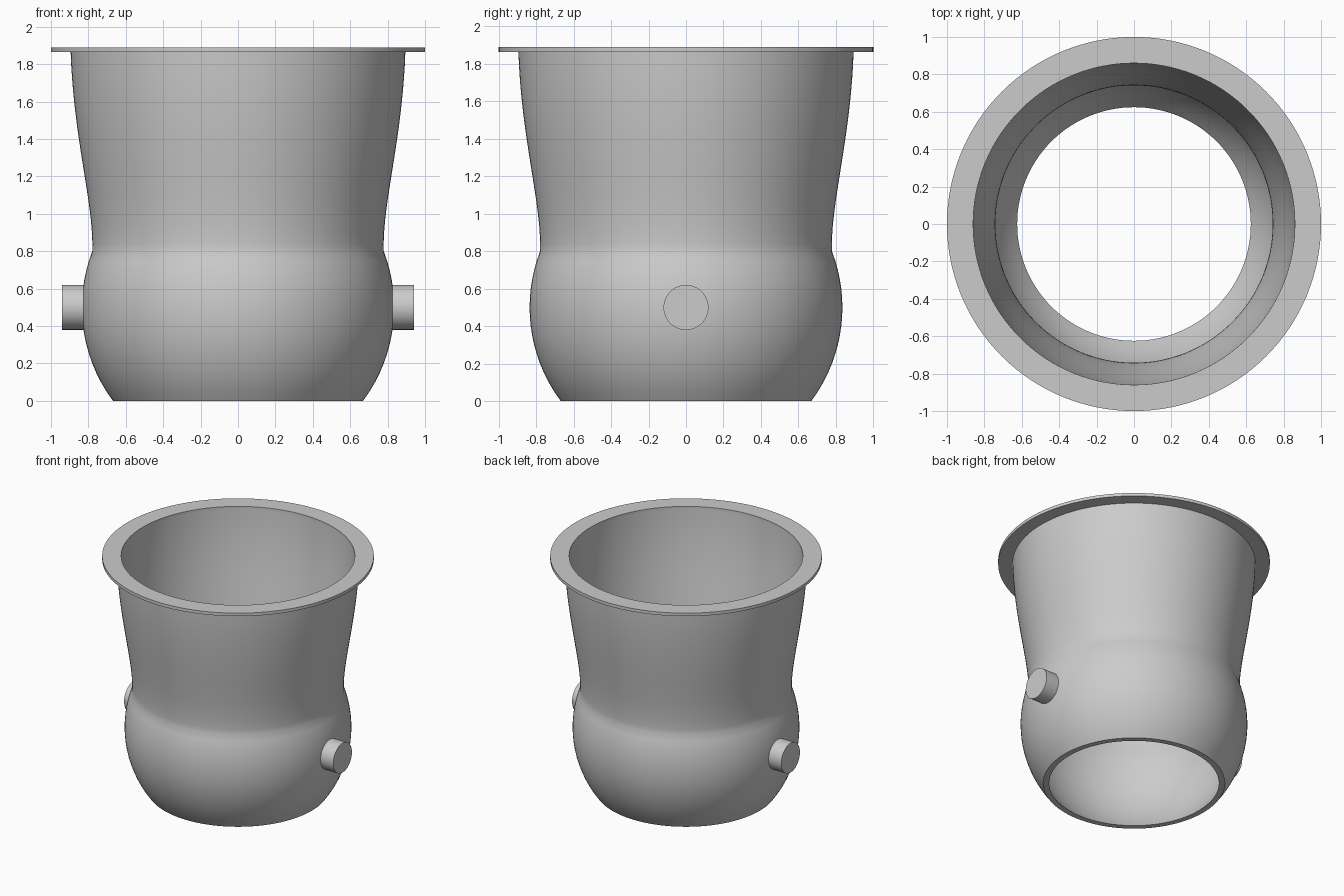
import bpy, bmesh
from math import radians, sqrt
from mathutils import Matrix, Vector, geometry

cube = bpy.data.objects.get("Cube")
if cube:
    bpy.data.objects.remove(cube, do_unlink=True)

grey = bpy.data.materials.new("light_grey")
grey.use_nodes = True
grey.diffuse_color = (0.6, 0.6, 0.6, 1)
grey.node_tree.nodes["Principled BSDF"].inputs["Base Color"].default_value = (0.6, 0.6, 0.6, 1)


def finish(name, bm):
    bmesh.ops.recalc_face_normals(bm, faces=bm.faces)
    mesh = bpy.data.meshes.new(name)
    bm.to_mesh(mesh)
    bm.free()
    mesh.materials.append(grey)
    obj = bpy.data.objects.new(name, mesh)
    bpy.context.collection.objects.link(obj)
    bpy.ops.object.select_all(action='DESELECT')
    obj.select_set(True)
    bpy.context.view_layer.objects.active = obj
    bpy.ops.object.shade_smooth_by_angle(angle=radians(30))
    return obj


def lathe(name, loop, steps=128):
    """Turn a closed (radius, height) outline around the z axis."""
    bm = bmesh.new()
    verts = [bm.verts.new((r, 0, z)) for r, z in loop]
    edges = [bm.edges.new((a, b)) for a, b in zip(verts, verts[1:] + verts[:1])]
    bmesh.ops.spin(bm, geom=verts + edges, cent=(0, 0, 0), axis=(0, 0, 1),
                   angle=radians(360), steps=steps, use_merge=True)
    bmesh.ops.remove_doubles(bm, verts=bm.verts, dist=0.0001)
    return finish(name, bm)


def wall(offset):
    """Round belly below a neck that flares up to the rim."""
    radius, mid, neck = 0.835 - offset, 0.5, 0.8
    belly = [(sqrt(radius ** 2 - (neck * i / 16 - mid) ** 2), neck * i / 16) for i in range(17)]
    start = Vector((belly[-1][0], neck, 0))
    flare = geometry.interpolate_bezier(
        start, Vector((0.77 - offset, 1.05, 0)),
        Vector((0.88 - offset, 1.4, 0)), Vector((0.895 - offset, 1.87, 0)), 20)
    return belly + [(p.x, p.y) for p in flare[1:]]


# Hollow open-ended body
lathe("vessel_body", wall(0) + wall(0.035)[::-1])

# Thin flat rim
lathe("rim_flange", [(0.86, 1.865), (1, 1.865), (1, 1.89), (0.86, 1.89)])

# Side pivot pegs
for side, name in ((1, "left_peg"), (-1, "right_peg")):
    bm = bmesh.new()
    place = Matrix.Translation((side * 0.876, 0, 0.5)) @ Matrix.Rotation(radians(90), 4, 'Y')
    bmesh.ops.create_cone(bm, cap_ends=True, segments=48, radius1=0.12, radius2=0.12,
                          depth=0.128, matrix=place)
    finish(name, bm)
